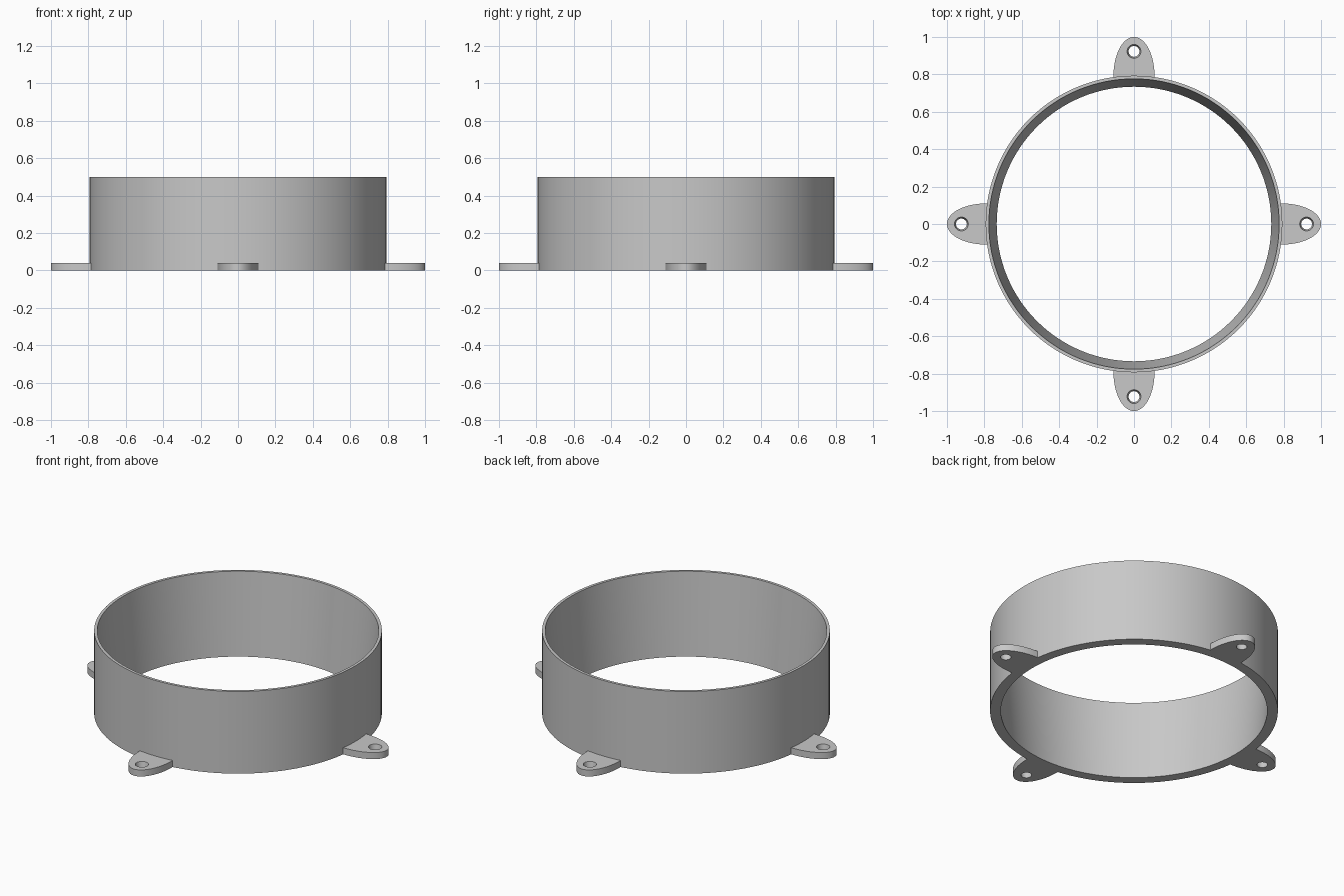
import bpy, bmesh
from math import sin, cos, pi, radians

cube = bpy.data.objects.get("Cube")
if cube:
    bpy.data.objects.remove(cube)

grey = bpy.data.materials.new("plain grey")
grey.use_nodes = True
grey.diffuse_color = (0.58, 0.58, 0.58, 1)
grey.node_tree.nodes["Principled BSDF"].inputs["Base Color"].default_value = grey.diffuse_color


def finish(bm, name):
    bmesh.ops.recalc_face_normals(bm, faces=bm.faces)
    mesh = bpy.data.meshes.new(name)
    bm.to_mesh(mesh)
    bm.free()
    mesh.materials.append(grey)
    obj = bpy.data.objects.new(name, mesh)
    bpy.context.collection.objects.link(obj)
    bpy.ops.object.select_all(action='DESELECT')
    obj.select_set(True)
    bpy.context.view_layer.objects.active = obj
    bpy.ops.object.shade_smooth_by_angle(angle=radians(30))
    return obj


def loop(bm, points, z):
    return [bm.verts.new((x, y, z)) for x, y in points]


def circle(cx, r, n):
    return [(cx + r * cos(2 * pi * i / n), r * sin(2 * pi * i / n)) for i in range(n)]


def join(bm, a, b):
    # wall of quads between two closed loops
    for i in range(len(a)):
        j = (i + 1) % len(a)
        bm.faces.new((a[i], a[j], b[j], b[i]))


# Ring: straight outside, inside narrowing towards the bottom
HEIGHT = 0.5
bm = bmesh.new()
profile = [(0.793, 0), (0.793, HEIGHT), (0.776, HEIGHT), (0.734, 0)]
rings = [loop(bm, circle(0, r, 128), z) for r, z in profile]
for i in range(4):
    join(bm, rings[i], rings[(i + 1) % 4])
finish(bm, "ring_wall")


# Mounting ears: half ellipse with a tapered screw hole
def ear(name, angle):
    bm = bmesh.new()
    steps = 32
    outline = [(0.765, -0.11)]
    for i in range(steps + 1):
        a = -pi / 2 + pi * i / steps
        outline.append((0.79 + 0.21 * cos(a), 0.11 * sin(a)))
    outline.append((0.765, 0.11))
    outer, hole = [], []
    for z, r in ((0, 0.029), (0.04, 0.037)):
        outer.append(loop(bm, outline, z))
        hole.append(loop(bm, circle(0.923, r, 32), z))
    join(bm, *outer)
    join(bm, *hole)
    for pair in zip(outer, hole):
        edges = [bm.edges.get((v[i - 1], v[i])) for v in pair for i in range(len(v))]
        bmesh.ops.triangle_fill(bm, edges=edges, use_beauty=True)
    obj = finish(bm, name)
    obj.rotation_euler.z = angle


for i, side in enumerate(("left", "back", "right", "front")):
    ear(side + "_mounting_ear", i * pi / 2)
